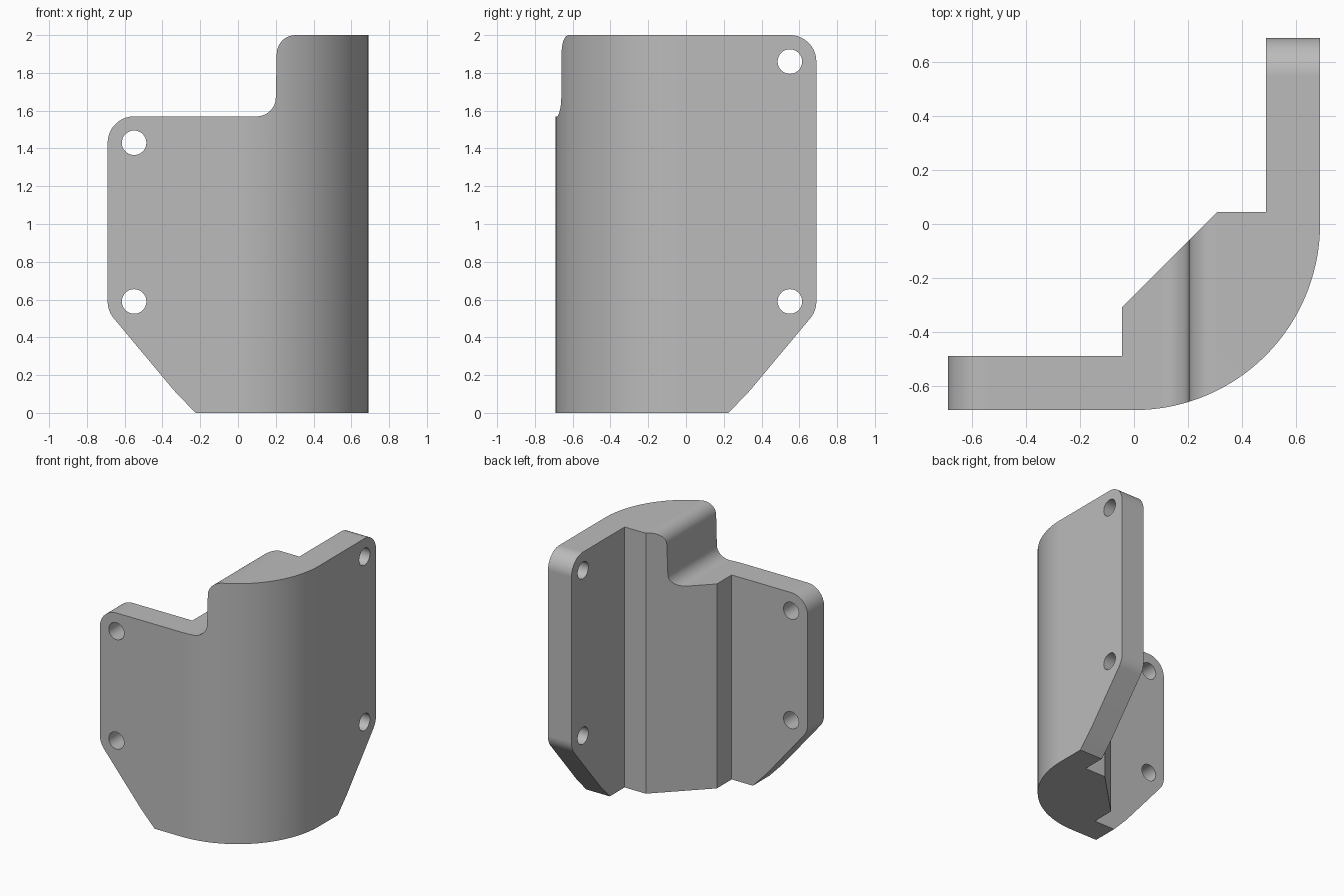
import bpy, bmesh
from math import sin, cos, radians, pi
from mathutils import Matrix

old = bpy.data.objects.get("Cube")
if old:
    bpy.data.objects.remove(old, do_unlink=True)

R = 0.69        # outer corner radius and half width
WING = 0.49     # inner face of the wings
HOLE = 0.55     # distance of the screw holes from the middle
LOW = 0.59      # height of the lower holes


def arc(cx, cy, r, a, b, n=16):
    angles = [radians(a + (b - a) * i / n) for i in range(n + 1)]
    return [(cx + r * cos(t), cy + r * sin(t)) for t in angles]


def prism(name, points, place, start, end):
    """Extrude a flat outline; place(u, v, w) gives the 3D position."""
    bm = bmesh.new()
    ends = [[bm.verts.new(place(u, v, w)) for u, v in points] for w in (start, end)]
    bm.faces.new(ends[0])
    bm.faces.new(ends[1])
    n = len(points)
    for i in range(n):
        j = (i + 1) % n
        bm.faces.new((ends[0][i], ends[0][j], ends[1][j], ends[1][i]))
    bmesh.ops.recalc_face_normals(bm, faces=bm.faces)
    mesh = bpy.data.meshes.new(name)
    bm.to_mesh(mesh)
    bm.free()
    obj = bpy.data.objects.new(name, mesh)
    bpy.context.collection.objects.link(obj)
    return obj


def combine(target, tool, operation):
    tool.hide_render = True
    mod = target.modifiers.new("cut", 'BOOLEAN')
    mod.operation, mod.object, mod.solver = operation, tool, 'EXACT'
    bpy.ops.object.modifier_apply(modifier=mod.name)
    bpy.data.objects.remove(tool, do_unlink=True)


def along_y(u, v, w):
    return (u, w, v)


def along_x(u, v, w):
    return (w, u, v)


# Corner body: two wings, round outer corner, chamfered inner block
plan = [(-R, -R)] + arc(0, 0, R, -90, 0, 48) + [
    (R, R), (WING, R), (WING, 0.045), (0.31, 0.045),
    (-0.045, -0.31), (-0.045, -WING), (-R, -WING)]
bracket = prism("corner_bracket", plan, lambda u, v, w: (u, v, w), 0, 2)
bpy.context.view_layer.objects.active = bracket
bracket.select_set(True)

# Tapered lower edge and rounded wing end, shared by both wings
def wing_edge(top):
    return ([(-0.225, 0), (-0.34, 0.12)] + arc(-HOLE, LOW, 0.14, 220, 180, 8)
            + arc(-HOLE, top - 0.14, 0.14, 180, 90))


# Front outline with the stepped top
step = 1.57
front = wing_edge(step) + arc(0.10, step + 0.10, 0.10, -90, 0)
front += arc(0.305, 1.9, 0.10, 180, 90) + [(1, 2), (1, 0)]
combine(bracket, prism("front_outline", front, along_y, -1, 1), 'INTERSECT')

# Side outline
side = [(-u, v) for u, v in wing_edge(2)] + [(-1, 2), (-1, 0)]
combine(bracket, prism("side_outline", side, along_x, -1, 1), 'INTERSECT')

# Screw holes, two through each wing
for place, u, top in ((along_y, -HOLE, step), (along_x, HOLE, 2)):
    for z in (LOW, top - 0.14):
        ring = arc(u, z, 0.065, 0, 360, 32)[:-1]
        combine(bracket, prism("screw_hole", ring, place, -1, 1), 'DIFFERENCE')

# Smooth curved faces, crisp edges
bpy.ops.object.shade_smooth_by_angle(angle=radians(25))
normals = bracket.modifiers.new("flat_faces", 'WEIGHTED_NORMAL')
normals.keep_sharp = True

# Plain grey
grey = bpy.data.materials.new("plain_grey")
grey.use_nodes = True
colour = (0.5, 0.5, 0.5, 1)
grey.diffuse_color = colour
grey.node_tree.nodes["Principled BSDF"].inputs["Base Color"].default_value = colour
bracket.data.materials.clear()
bracket.data.materials.append(grey)
